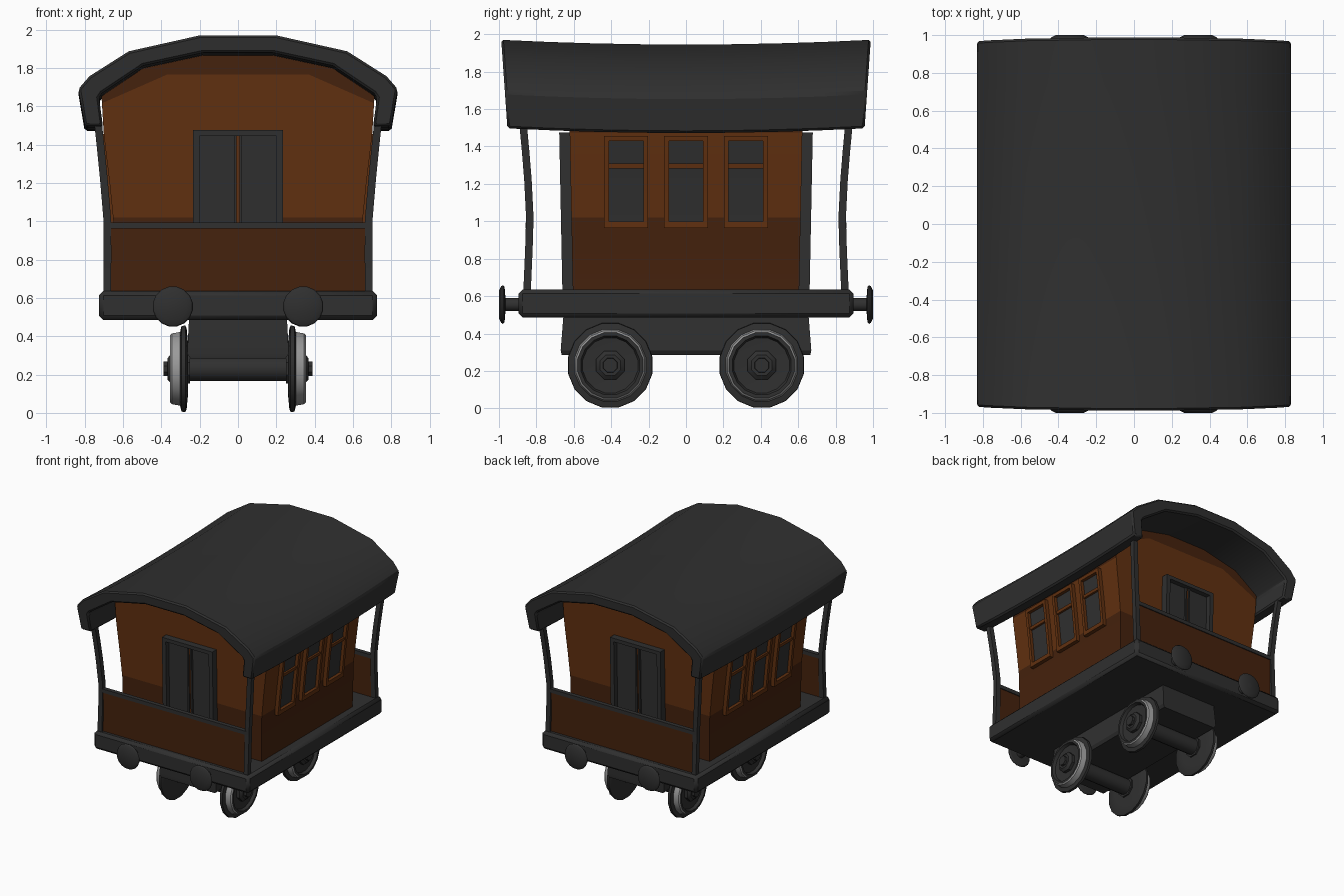
import bpy, bmesh, math
from mathutils import Vector

if "Cube" in bpy.data.objects:
    bpy.data.objects.remove(bpy.data.objects["Cube"], do_unlink=True)


def material(name, r, g, b):
    m = bpy.data.materials.new(name)
    m.use_nodes = True
    m.diffuse_color = (r, g, b, 1)
    m.node_tree.nodes["Principled BSDF"].inputs["Base Color"].default_value = (r, g, b, 1)
    return m


CHARCOAL = material("charcoal", 0.029, 0.029, 0.029)
BROWN = material("warm brown", 0.12, 0.03, 0.005)
DARK = material("dark brown", 0.06, 0.016, 0.004)
STEEL = material("light steel", 0.32, 0.32, 0.32)


def loft(bm, rings):
    """Skin a closed solid through rings of equal length."""
    rows = [[bm.verts.new(p) for p in ring] for ring in rings]
    n = len(rows[0])
    for a, b in zip(rows, rows[1:]):
        for i in range(n):
            j = (i + 1) % n
            bm.faces.new((a[i], a[j], b[j], b[i]))
    bm.faces.new(rows[0])
    bm.faces.new(rows[-1])


def finish(name, bm, mats, bevel=0, angle=30):
    bmesh.ops.recalc_face_normals(bm, faces=bm.faces)
    me = bpy.data.meshes.new(name)
    bm.to_mesh(me)
    bm.free()
    ob = bpy.data.objects.new(name, me)
    bpy.context.collection.objects.link(ob)
    for m in mats:
        me.materials.append(m)
    if bevel:
        mod = ob.modifiers.new("bevel", "BEVEL")
        mod.width, mod.segments, mod.limit_method = bevel, 1, "ANGLE"
    bpy.ops.object.select_all(action="DESELECT")
    bpy.context.view_layer.objects.active = ob
    ob.select_set(True)
    bpy.ops.object.shade_smooth_by_angle(angle=math.radians(angle))
    return ob


def rect(x, y, z):
    return [(x[0], y[0], z), (x[1], y[0], z), (x[1], y[1], z), (x[0], y[1], z)]


def box(name, x, y, z, mat, bevel=0):
    bm = bmesh.new()
    loft(bm, [rect(x, y, z[0]), rect(x, y, z[1])])
    return finish(name, bm, [mat], bevel)


def lathe(name, profile, centre, axis, mats, sides=16, rule=None, angle=30):
    """Turn (offset, radius) pairs about the x or y axis."""
    bm = bmesh.new()
    rings = []
    for d, r in profile:
        ring = []
        for k in range(sides):
            a = math.tau * (k + 0.5) / sides
            u, v = r * math.cos(a), r * math.sin(a)
            p = (d, u, v) if axis == "x" else (u, d, v)
            ring.append(Vector(centre) + Vector(p))
        rings.append(ring)
    loft(bm, rings)
    if rule:
        for f in bm.faces:
            f.material_index = rule(f.calc_center_median() - Vector(centre))
    return finish(name, bm, mats, angle=angle)


def mirrored(half):
    return half + [(-x, z) for x, z in reversed(half)]


# Side wall curve, shared by the body and its windows
WALL = [(0.645, 0.62), (0.65, 1.0), (0.67, 1.2), (0.70, 1.45), (0.712, 1.65)]


def wall_x(z):
    for (xa, za), (xb, zb) in zip(WALL, WALL[1:]):
        if z <= zb:
            return xa + (xb - xa) * (z - za) / (zb - za)
    return WALL[-1][0]


def end_y(z):
    return 0.605 + 0.02 * (z - 0.63)


# Carriage body, darker at the foot and under the roof
bm = bmesh.new()
outline = mirrored(WALL + [(0.50, 1.83), (0.18, 1.90)])
loft(bm, [[(x, s * end_y(z), z) for x, z in outline] for s in (-1, 1)])
ARCH, EAVE, SLOPE = 1.765, 1.62, 0.44
cuts = [((0, 0, 1.02), (0, 0, 1)), ((0, 0, 1.475), (0, 0, 1)), ((0, 0, ARCH), (0, 0, 1)),
        ((0.7, 0, EAVE), (SLOPE, 0, 1)), ((-0.7, 0, EAVE), (-SLOPE, 0, 1))]
for co, no in cuts:
    bmesh.ops.bisect_plane(bm, geom=bm.verts[:] + bm.edges[:] + bm.faces[:],
                           plane_co=co, plane_no=no)
bm.normal_update()
for f in bm.faces:
    c = f.calc_center_median()
    under_roof = c.z > min(ARCH, EAVE + SLOPE * (0.7 - abs(c.x)))
    if abs(f.normal.x) > 0.5:
        under_roof = c.z > 1.475
    f.material_index = int(c.z < 1.02 or under_roof)
finish("carriage_body", bm, [BROWN, DARK])

# Arched roof with a gentle sag along its length
outer = [(0.80, 1.497), (0.833, 1.69), (0.775, 1.757), (0.57, 1.887), (0.20, 1.97)]
inner = [(0.18, 1.88), (0.495, 1.812), (0.71, 1.668), (0.725, 1.645), (0.705, 1.497)]
section = outer + [(-x, z) for x, z in reversed(outer)]
section += [(-x, z) for x, z in reversed(inner)] + inner
bm = bmesh.new()
rings = []
for k in range(9):
    t = k / 4 - 1
    rings.append([(x, t * (0.955 + 0.07 * (z - 1.5)), z - 0.025 * (1 - t * t)) for x, z in section])
loft(bm, rings)
finish("roof", bm, [CHARCOAL], bevel=0.012, angle=35)

# Floor and chassis
box("floor_frame", (-0.725, 0.725), (-0.895, 0.895), (0.485, 0.635), CHARCOAL, 0.022)
bm = bmesh.new()
loft(bm, [rect((-0.25, 0.25), (-0.665, 0.665), 0.285), rect((-0.265, 0.265), (-0.67, 0.67), 0.31),
          rect((-0.255, 0.255), (-0.655, 0.655), 0.50)])
finish("chassis", bm, [CHARCOAL])

# Curved corner posts
POST = [(0.682, 0.85, 0.62), (0.681, 0.84, 0.85), (0.683, 0.835, 1.02), (0.70, 0.845, 1.22),
        (0.716, 0.858, 1.38), (0.735, 0.875, 1.56)]
for sx, side in ((1, "left"), (-1, "right")):
    for sy, end in ((-1, "front"), (1, "back")):
        bm = bmesh.new()
        loft(bm, [rect((sx * x - 0.02, sx * x + 0.02), (sy * y - 0.02, sy * y + 0.02), z)
                  for x, y, z in POST])
        finish(f"{end}_{side}_post", bm, [CHARCOAL], angle=40)

# Windows: pane, surround and crossbar all follow the wall curve
def wall_bar(bm, s, y, z, depth):
    levels = [z[0]] + [k for _, k in WALL if z[0] < k < z[1]] + [z[1]]
    loft(bm, [rect((s * (wall_x(k) - 0.02), s * (wall_x(k) + depth)), y, k) for k in levels])


for s, side in ((1, "left"), (-1, "right")):
    for n in (-1, 0, 1):
        c = n * 0.32
        bm = bmesh.new()
        for e in (-1, 1):
            wall_bar(bm, s, sorted((c + e * 0.092, c + e * 0.118)), (0.965, 1.455), 0.032)
        for z in ((0.965, 1.0), (1.428, 1.455)):
            wall_bar(bm, s, (c - 0.1, c + 0.1), z, 0.032)
        wall_bar(bm, s, (c - 0.1, c + 0.1), (1.283, 1.308), 0.022)
        finish(f"{side}_window_frame_{n + 2}", bm, [BROWN])
        bm = bmesh.new()
        wall_bar(bm, s, (c - 0.095, c + 0.095), (0.99, 1.44), 0.005)
        finish(f"{side}_window_pane_{n + 2}", bm, [CHARCOAL])


# Double doors, railings and buffers at both ends
def end_bar(bm, s, x, z, depth):
    loft(bm, [rect(x, (s * (end_y(k) - 0.02), s * (end_y(k) + depth)), k) for k in z])


for s, end in ((-1, "front"), (1, "back")):
    bm = bmesh.new()
    for x in ((-0.235, -0.2), (0.2, 0.235)):
        end_bar(bm, s, x, (0.62, 1.475), 0.056)
    end_bar(bm, s, (-0.21, 0.21), (1.445, 1.475), 0.056)
    finish(f"{end}_door_frame", bm, [CHARCOAL])
    bm = bmesh.new()
    for e in (-1, 1):
        end_bar(bm, s, sorted((e * 0.01, e * 0.205)), (0.62, 1.45), 0.015)
        end_bar(bm, s, sorted((e * 0.008, e * 0.022)), (0.62, 1.45), 0.03)
    finish(f"{end}_doors", bm, [CHARCOAL])
    bm = bmesh.new()
    end_bar(bm, s, (-0.009, 0.009), (0.62, 1.45), 0.018)
    finish(f"{end}_door_gap", bm, [BROWN])

    box(f"{end}_railing_panel", (-0.675, 0.675), (s * 0.84 - 0.01, s * 0.84 + 0.01), (0.62, 0.97), DARK)
    box(f"{end}_railing_cap", (-0.675, 0.675), (s * 0.84 - 0.018, s * 0.84 + 0.018), (0.962, 0.993), CHARCOAL)
    for e, side in ((1, "left"), (-1, "right")):
        lathe(f"{end}_{side}_buffer",
              [(s * d, r) for d, r in ((0.87, 0.035), (0.965, 0.035), (0.97, 0.095),
                                       (0.978, 0.106), (0.988, 0.1), (1.0, 0.075))],
              (e * 0.34, 0, 0.555), "y", [CHARCOAL])

# Wheels with flange, light tread and recessed face, plus axles
WHEEL = [(0.262, 0.15), (0.268, 0.215), (0.275, 0.23), (0.295, 0.228), (0.302, 0.196), (0.345, 0.188),
         (0.354, 0.178), (0.354, 0.16), (0.33, 0.15), (0.325, 0.09)]
HUB = [(0.25, 0.083), (0.35, 0.083), (0.368, 0.06), (0.368, 0.042), (0.388, 0.04)]


def tread(p):
    return int(math.hypot(p.y, p.z) > 0.17 and abs(p.x) > 0.3)


for y, end in ((-0.405, "front"), (0.405, "back")):
    lathe(f"{end}_axle", [(-0.3, 0.065), (0.3, 0.065)], (0, y, 0.23), "x", [CHARCOAL], 12, angle=40)
    for s, side in ((1, "left"), (-1, "right")):
        lathe(f"{end}_{side}_wheel", [(s * d, r) for d, r in WHEEL], (0, y, 0.23), "x",
              [CHARCOAL, STEEL], 16, tread)
        lathe(f"{end}_{side}_hub", [(s * d, r) for d, r in HUB], (0, y, 0.23), "x", [CHARCOAL], 8)
